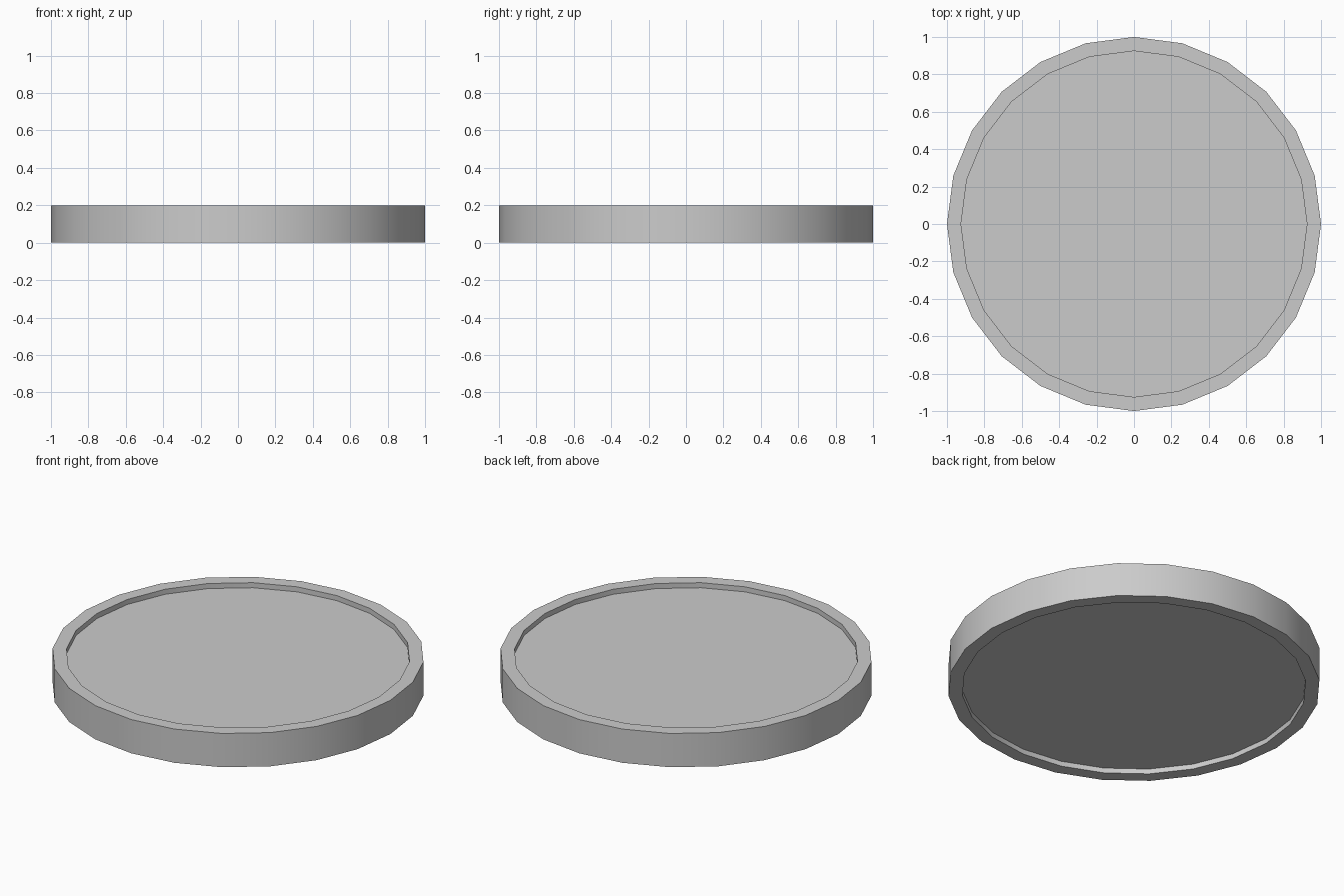
import bpy, bmesh, math
from mathutils import Matrix

if "Cube" in bpy.data.objects:
    bpy.data.objects.remove(bpy.data.objects["Cube"])

SIDES, RADIUS, HEIGHT = 24, 1.0, 0.2
RIM, RECESS = 0.075, 0.03

bm = bmesh.new()

# Solid drum standing on the ground, with a corner on each axis
bmesh.ops.create_cone(bm, cap_ends=True, segments=SIDES, radius1=RADIUS,
                      radius2=RADIUS, depth=HEIGHT,
                      matrix=Matrix.Translation((0, 0, HEIGHT / 2)))
bm.normal_update()

# Raised rim with a shallow recessed panel on both the top and the underside
caps = [f for f in bm.faces if abs(f.normal.z) > 0.9]
for cap in caps:
    direction = 1 if cap.normal.z > 0 else -1
    bmesh.ops.inset_region(bm, faces=[cap], use_even_offset=True,
                           thickness=RIM * math.cos(math.pi / SIDES))
    extruded = bmesh.ops.extrude_discrete_faces(bm, faces=[cap])
    panel = extruded["faces"][0]
    bmesh.ops.translate(bm, verts=panel.verts[:], vec=(0, 0, -direction * RECESS))

bmesh.ops.recalc_face_normals(bm, faces=bm.faces[:])
mesh = bpy.data.meshes.new("rimmed_disc")
bm.to_mesh(mesh)
bm.free()

disc = bpy.data.objects.new("rimmed_disc", mesh)
bpy.context.collection.objects.link(disc)

# Smooth around the side, sharp at the rim edges
bpy.context.view_layer.objects.active = disc
disc.select_set(True)
bpy.ops.object.shade_smooth_by_angle(angle=math.radians(30))
